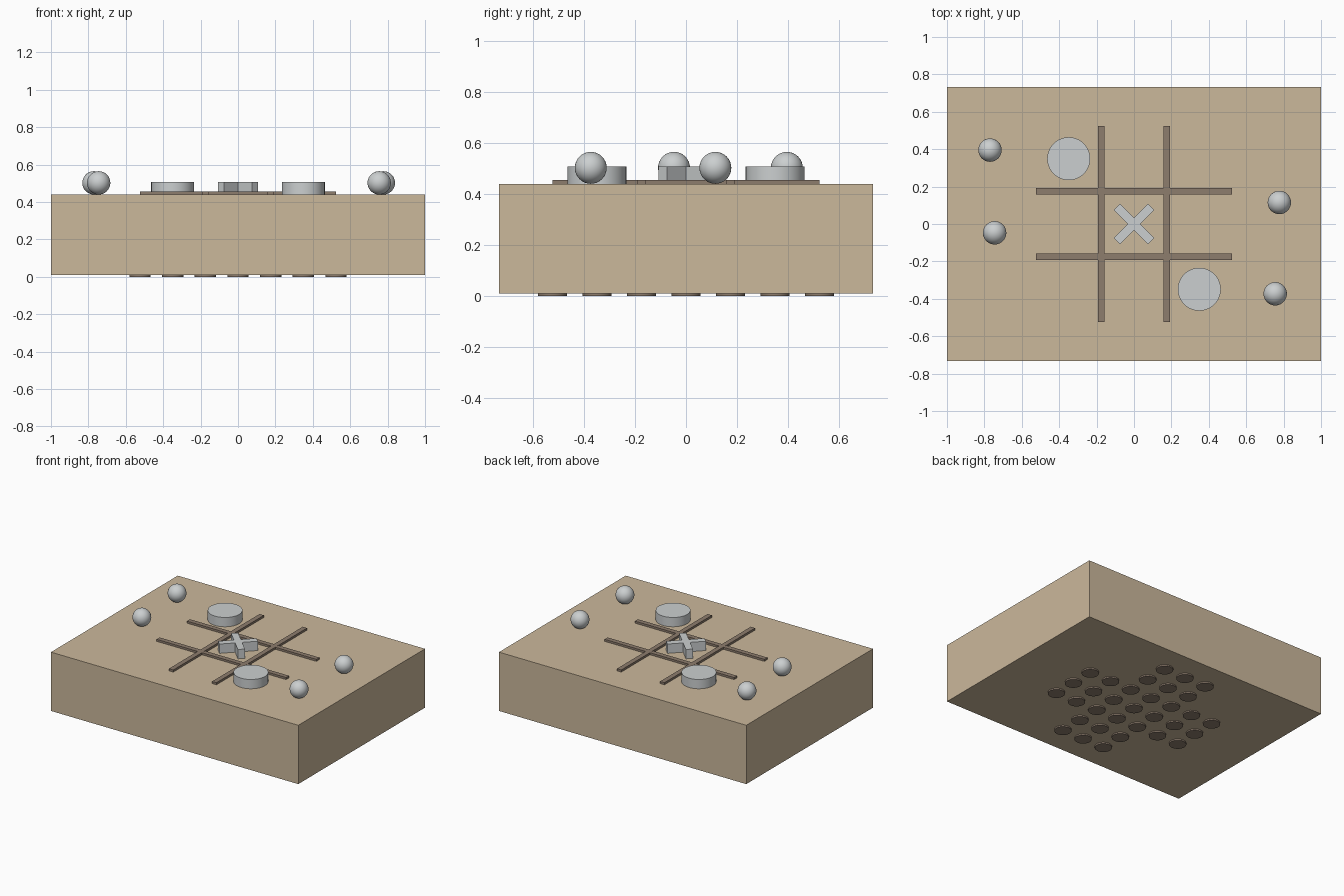
import bpy
import math

if "Cube" in bpy.data.objects:
    bpy.data.objects.remove(bpy.data.objects["Cube"])


def material(name, rgb):
    m = bpy.data.materials.new(name)
    m.diffuse_color = (*rgb, 1)
    m.use_nodes = True
    m.node_tree.nodes["Principled BSDF"].inputs["Base Color"].default_value = m.diffuse_color
    return m


TAN = material("tan_wood", (0.60, 0.48, 0.33))
BROWN = material("dark_groove_brown", (0.27, 0.205, 0.155))
GREY = material("pale_metal_grey", (0.60, 0.625, 0.63))

CELL = 0.349        # spacing of the game squares
TOP = 0.44          # height of the playing surface


def finish(name, mat):
    ob = bpy.context.object
    ob.name = name
    ob.data.materials.append(mat)
    return ob


def box(name, centre, size, mat, turn=0):
    bpy.ops.mesh.primitive_cube_add(size=1, location=centre)
    ob = bpy.context.object
    ob.scale = size
    bpy.ops.object.transform_apply(location=False, rotation=False, scale=True)
    ob.rotation_euler.z = turn
    return finish(name, mat)


def disc(name, x, y, z0, z1, radius, mat, sides):
    bpy.ops.mesh.primitive_cylinder_add(vertices=sides, radius=radius, depth=z1 - z0,
                                        location=(x, y, (z0 + z1) / 2))
    bpy.ops.object.shade_smooth_by_angle(angle=math.radians(30))
    return finish(name, mat)


# Wooden block
box("board_block", (0, 0, 0.225), (2, 1.464, 0.43), TAN)

# Four crossing lines of the playing grid
for side in (-1, 1):
    p = side * CELL / 2
    box("grid_line_lengthwise", (p, 0, 0.445), (0.035, 3 * CELL, 0.021), BROWN)
    box("grid_line_crosswise", (0, p, 0.445), (3 * CELL, 0.035, 0.02), BROWN)

# Round game pieces in opposite corner squares
for side in (-1, 1):
    disc("round_piece", side * CELL, -side * CELL, TOP - 0.002, 0.508, 0.115, GREY, 48)

# Cross-shaped piece: one outline, extruded, turned to an X
w, r = 0.0235, 0.129
quarter = [(w, w), (w, r), (-w, r)]
outline = []
for k in range(4):
    c, s = round(math.cos(k * math.pi / 2)), round(math.sin(k * math.pi / 2))
    outline += [(c * x - s * y, s * x + c * y) for x, y in quarter]
n = len(outline)
verts = [(x, y, z) for z in (TOP - 0.002, 0.508) for x, y in outline]
faces = [tuple(reversed(range(n))), tuple(range(n, 2 * n))]
faces += [(i, (i + 1) % n, (i + 1) % n + n, i + n) for i in range(n)]
mesh = bpy.data.meshes.new("cross_piece")
mesh.from_pydata(verts, [], faces)
mesh.materials.append(GREY)
cross = bpy.data.objects.new("cross_piece", mesh)
cross.rotation_euler.z = math.pi / 4
bpy.context.collection.objects.link(cross)

# Loose marbles resting on the ends of the board
for x, y in ((-0.77, 0.395), (-0.745, -0.047), (0.777, 0.115), (0.755, -0.373)):
    bpy.ops.mesh.primitive_uv_sphere_add(segments=32, ring_count=16, radius=0.0625,
                                         location=(x, y, TOP + 0.0625))
    bpy.ops.object.shade_smooth()
    finish("marble", GREY)

# Peg spots under the block: a seven by seven plus shape
for i in range(-3, 4):
    for j in range(-3, 4):
        if abs(i) <= 1 or abs(j) <= 1:
            disc("peg_spot", i * CELL / 2, j * CELL / 2, 0, 0.012, 0.057, BROWN, 32)
